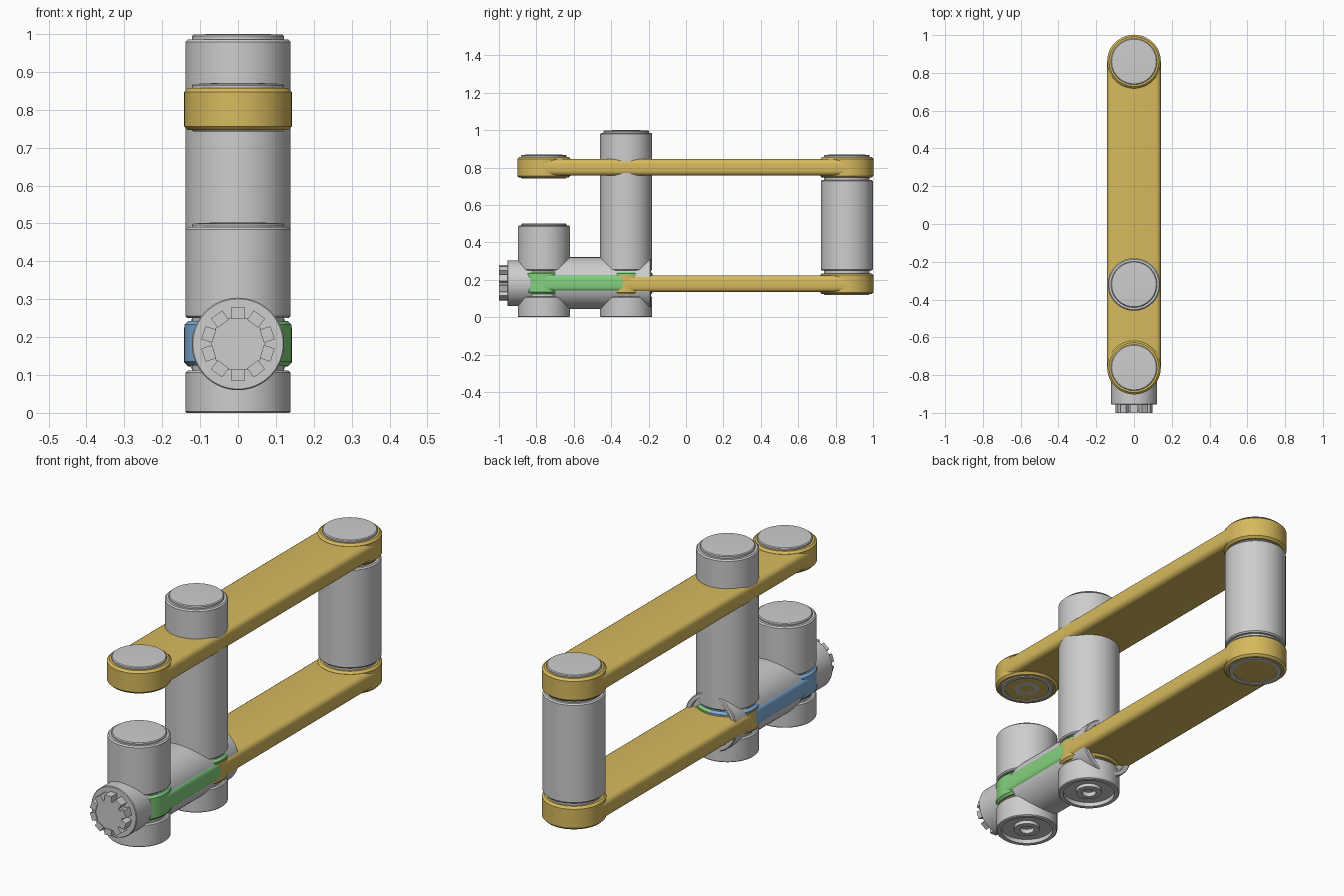
import bpy, bmesh, math
from mathutils import Matrix, Vector

if "Cube" in bpy.data.objects:
    bpy.data.objects.remove(bpy.data.objects["Cube"])


def material(name, rgb):
    m = bpy.data.materials.new(name)
    m.diffuse_color = (*rgb, 1)
    m.use_nodes = True
    m.node_tree.nodes["Principled BSDF"].inputs["Base Color"].default_value = m.diffuse_color
    return m


GREY = material("light grey", (0.61, 0.61, 0.61))
YELLOW = material("sand yellow", (0.68, 0.49, 0.11))
GREEN = material("green", (0.23, 0.64, 0.21))
BLUE = material("blue", (0.22, 0.43, 0.70))

FRONT, MID, REAR = -0.76, -0.32, 0.86   # pin positions along y
R, NECK = 0.139, 0.122                  # barrel and neck radii
W = 0.142                               # half width of the links


def finish(name, bm, mats):
    bmesh.ops.recalc_face_normals(bm, faces=bm.faces)
    me = bpy.data.meshes.new(name)
    bm.to_mesh(me)
    bm.free()
    for m in mats:
        me.materials.append(m)
    ob = bpy.data.objects.new(name, me)
    bpy.context.collection.objects.link(ob)
    bpy.ops.object.select_all(action='DESELECT')
    ob.select_set(True)
    bpy.context.view_layer.objects.active = ob
    bpy.ops.object.shade_smooth_by_angle(angle=math.radians(35))
    return ob


def lathe(bm, profile, matrix, n=64):
    """Spin (radius, height) points round the local z axis; radius 0 closes an end."""
    rings = []
    for r, z in profile:
        if r == 0:
            rings.append([bm.verts.new(matrix @ Vector((0, 0, z)))])
        else:
            rings.append([bm.verts.new(matrix @ Vector((r * math.cos(2 * math.pi * i / n),
                          r * math.sin(2 * math.pi * i / n), z))) for i in range(n)])
    for a, b in zip(rings, rings[1:]):
        for i in range(n):
            j = (i + 1) % n
            if len(a) == 1:
                bm.faces.new((a[0], b[i], b[j]))
            elif len(b) == 1:
                bm.faces.new((a[i], a[j], b[0]))
            else:
                bm.faces.new((a[i], a[j], b[j], b[i]))


def socket(r, z):
    """Ringed underside: recess with a raised, hollow centre boss."""
    return [(0, z + 0.025), (0.032, z + 0.025), (0.032, z + 0.004), (0.058, z + 0.004),
            (0.058, z + 0.02), (r - 0.022, z + 0.02), (r - 0.022, z), (r - 0.004, z), (r, z + 0.004)]


def barrel(z0, z1, r=R, b=0.006):
    return [(r - b, z0), (r, z0 + b), (r, z1 - b), (r - b, z1)]


def cap(z):
    return [(NECK, z - 0.006), (NECK - 0.004, z - 0.002), (0.07, z), (0, z)]


def post(name, y, profile):
    bm = bmesh.new()
    lathe(bm, profile, Matrix.Translation((0, y, 0)))
    return finish(name, bm, [GREY])


def link(name, y0, y1, z0, z1, mats, w=W, rule=None):
    """Flat bar with rounded sides and thicker round ends."""
    bm = bmesh.new()
    thin = 0.011
    bmesh.ops.create_cube(bm, size=1, matrix=Matrix.Translation((0, (y0 + y1) / 2, (z0 + z1) / 2))
                          @ Matrix.Diagonal((2 * w, y1 - y0, z1 - z0 - 2 * thin, 1)))
    edges = [e for e in bm.edges if abs(e.verts[0].co.y - e.verts[1].co.y) > 0.1]
    bmesh.ops.bevel(bm, geom=edges, offset=0.026, segments=4, profile=0.5, affect='EDGES')
    for y in (y0, y1):
        lathe(bm, [(0, z0)] + barrel(z0, z1, w, 0.01) + [(0, z1)], Matrix.Translation((0, y, 0)))
    if rule:
        bmesh.ops.recalc_face_normals(bm, faces=bm.faces)
        for f in bm.faces:
            f.material_index = rule(f.normal)
    return finish(name, bm, mats)


# Vertical posts
neck = [(NECK, 0.11), (NECK, 0.25)]
post("front_post", FRONT, socket(R, 0) + [(R, 0.106), (R - 0.006, 0.112)] + neck
     + barrel(0.25, 0.49) + [(NECK, 0.49)] + cap(0.502))
post("middle_post", MID, socket(R, 0) + [(R, 0.106), (R - 0.006, 0.112)] + neck
     + barrel(0.25, 0.985) + [(NECK, 0.985)] + cap(1.0))
post("rear_post", REAR, socket(NECK, 0.12) + [(NECK, 0.25)] + barrel(0.25, 0.735)
     + [(NECK, 0.735), (NECK, 0.85)] + cap(0.87))
post("upper_front_pin", FRONT, socket(NECK, 0.742) + cap(0.87))

# Long links
link("upper_link", FRONT, REAR, 0.746, 0.857, [YELLOW])
link("lower_link", MID, REAR, 0.123, 0.235, [YELLOW])

# Short link: green right side, blue left side and top, yellow underside
link("short_link", FRONT, MID, 0.125, 0.243, [GREEN, BLUE, YELLOW], W - 0.001,
     lambda n: 2 if n.z < -0.8 else 1 if n.z > 0.8 or n.x < 0 else 0)

# Horizontal pin running front to back through both posts
bm = bmesh.new()
turn = Matrix.Translation((0, 0, 0.182)) @ Matrix.Rotation(math.pi / 2, 4, 'X')
lathe(bm, socket(R, 0.188) + [(R, 0.70), (NECK, 0.72), (NECK, 0.952), (NECK - 0.003, 0.955),
                              (0.072, 0.955), (0.072, 0.996), (0, 0.996)], turn)
finish("horizontal_pin", bm, [GREY])

# Ring of teeth on the front end of the pin
bm = bmesh.new()
for i in range(10):
    spin = Matrix.Rotation(2 * math.pi * (i + 0.5) / 10, 4, 'Z')
    bmesh.ops.create_cube(bm, size=1, matrix=turn @ spin @ Matrix.Translation((0.081, 0, 0.975))
                          @ Matrix.Diagonal((0.03, 0.036, 0.05, 1)))
finish("pin_teeth", bm, [GREY])
